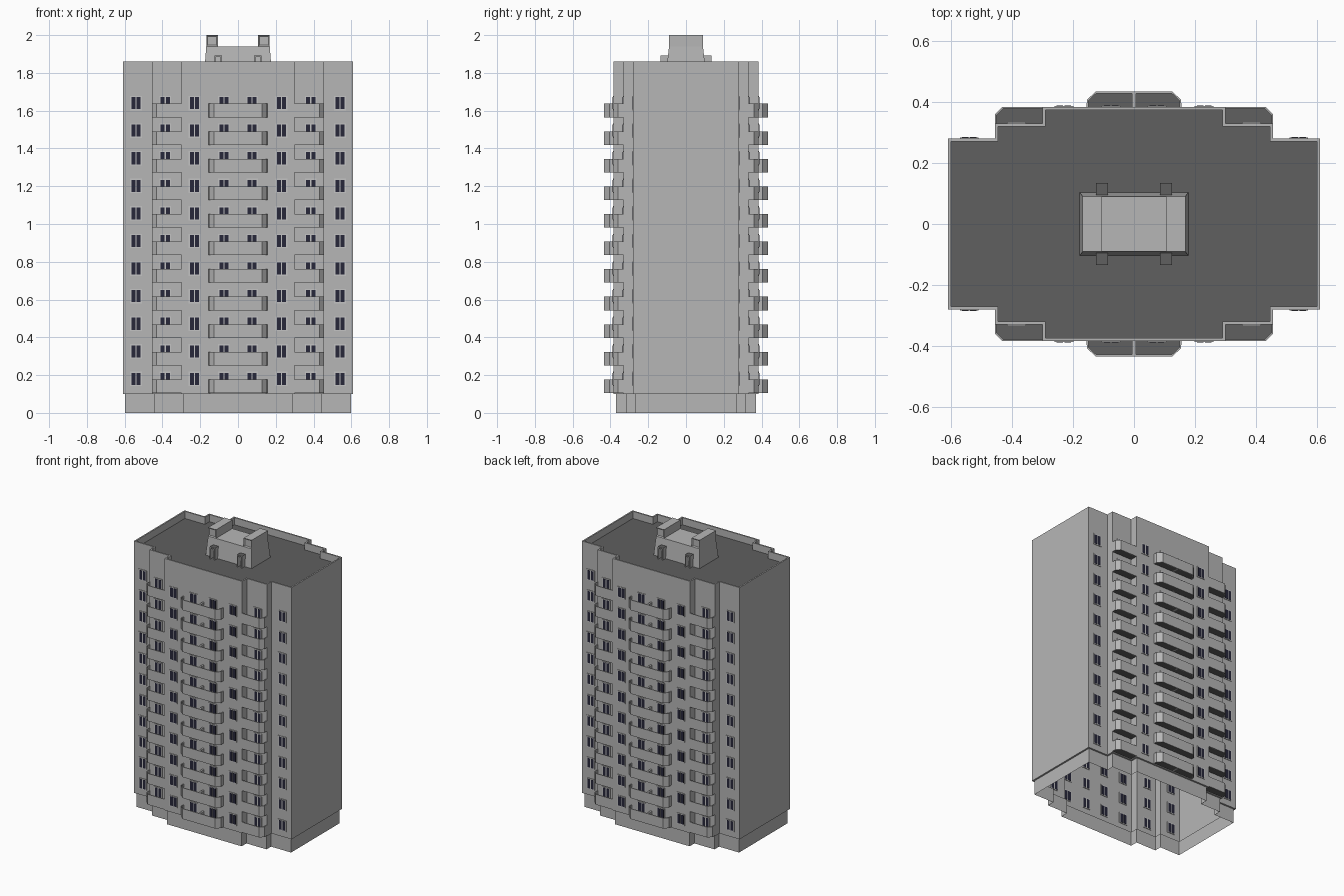
import bpy, bmesh
from mathutils import Matrix, Vector

if "Cube" in bpy.data.objects:
    bpy.data.objects.remove(bpy.data.objects["Cube"])


def material(name, r, g, b):
    m = bpy.data.materials.new(name)
    m.diffuse_color = (r, g, b, 1)
    m.use_nodes = True
    m.node_tree.nodes["Principled BSDF"].inputs["Base Color"].default_value = m.diffuse_color
    return m


WALL = material("light grey wall", 0.47, 0.47, 0.47)
DARK = material("dark grey roofing", 0.115, 0.115, 0.115)
FRAME = material("window frame grey", 0.55, 0.55, 0.55)
GLASS = material("dark blue glass", 0.02, 0.02, 0.042)


def finish(name, bm, mats):
    me = bpy.data.meshes.new(name)
    bm.to_mesh(me)
    bm.free()
    for m in mats:
        me.materials.append(m)
    ob = bpy.data.objects.new(name, me)
    bpy.context.collection.objects.link(ob)
    return ob


def box(bm, x0, x1, y0, y1, z0, z1, mat=0):
    mtx = Matrix.Translation(((x0 + x1) / 2, (y0 + y1) / 2, (z0 + z1) / 2))
    mtx = mtx @ Matrix.Diagonal((abs(x1 - x0), abs(y1 - y0), abs(z1 - z0), 1))
    vs = bmesh.ops.create_cube(bm, size=1, matrix=mtx)["verts"]
    faces = {f for v in vs for f in v.link_faces}
    for f in faces:
        f.material_index = mat
    return faces


def bridge(bm, a, b):
    n = len(a)
    for i in range(n):
        j = (i + 1) % n
        bm.faces.new((a[i], a[j], b[j], b[i]))


# Stepped footprint, inset by d on every side
def footprint(d):
    q = [(0.61, 0.28), (0.455, 0.28), (0.455, 0.33), (0.3, 0.33), (0.3, 0.383)]
    q = [(x - d, y - d) for x, y in q]
    r = q[::-1]
    return (q + [(-x, y) for x, y in r] + [(-x, -y) for x, y in q]
            + [(x, -y) for x, y in r])


# Hollow tower: recessed plinth, walls, parapet and sunken roof
bm = bmesh.new()
rings = [[bm.verts.new((x, y, z)) for x, y in footprint(d)]
         for d, z in ((0.012, 0), (0.012, 0.1), (0, 0.1), (0, 1.86),
                      (0.01, 1.86), (0.01, 1.81))]
for a, b in zip(rings, rings[1:]):
    bridge(bm, a, b)
bm.faces.new(rings[-1]).material_index = 1
finish("tower_shell", bm, (WALL, DARK))

FLOORS = [0.105 + 0.146 * k for k in range(11)]
SIDES = [(sx, sy) for sx in (-1, 1) for sy in (-1, 1)]

# Two-pane windows, front and back
bm = bmesh.new()
for x, y in ((0.54, 0.28), (0.385, 0.33), (0.23, 0.383), (0.075, 0.383)):
    for sx, sy in SIDES:
        cx, cy = x * sx, y * sy
        for z in FLOORS:
            box(bm, cx - 0.031, cx + 0.031, cy - 0.004, cy + 0.004,
                z + 0.037, z + 0.113, 0)
            for s in (-1, 1):
                px = cx + s * 0.0135
                box(bm, px - 0.0105, px + 0.0105, cy - 0.005, cy + 0.005,
                    z + 0.043, z + 0.107, 1)
finish("windows", bm, (FRAME, GLASS))

# Balcony outlines: chamfered centre bay and chamfered corner bay
CENTRE = [(-0.152, 0.383), (-0.152, 0.405), (-0.125, 0.431),
          (0.125, 0.431), (0.152, 0.405), (0.152, 0.383)]
CORNER = [(0.453, 0.33), (0.453, 0.358), (0.43, 0.381), (0.3, 0.381)]
bays = [[(x, y * s) for x, y in CENTRE] for s in (-1, 1)]
bays += [[(x * sx, y * sy) for x, y in CORNER] for sx, sy in SIDES]

slabs, rails = bmesh.new(), bmesh.new()
for path in bays:
    outline = list(path)
    if len(path) == 4:  # close the corner bay against the inner wall corner
        outline.append((path[3][0], path[0][1]))
    for z in FLOORS:
        lo = [slabs.verts.new((x, y, z)) for x, y in outline]
        hi = [slabs.verts.new((x, y, z + 0.012)) for x, y in outline]
        bridge(slabs, lo, hi)
        slabs.faces.new(lo[::-1])
        slabs.faces.new(hi)
        lo = [rails.verts.new((x, y, z)) for x, y in path]
        hi = [rails.verts.new((x, y, z + 0.072)) for x, y in path]
        for i in range(len(path) - 1):
            rails.faces.new((lo[i], lo[i + 1], hi[i + 1], hi[i]))
bmesh.ops.recalc_face_normals(slabs, faces=slabs.faces)
for f in slabs.faces:
    f.material_index = 1 if abs(f.normal.z) > 0.5 else 0
finish("balcony_slabs", slabs, (WALL, DARK))
rail = finish("balcony_railings", rails, (WALL,))
mod = rail.modifiers.new("thickness", "SOLIDIFY")
mod.thickness = 0.006
mod.offset = 0

# Partition between the two halves of each centre balcony
bm = bmesh.new()
for z in FLOORS:
    for s in (-1, 1):
        box(bm, -0.006, 0.006, s * 0.383, s * 0.43, z, z + 0.07)
finish("balcony_partitions", bm, (WALL,))

# Rooftop plant room with slightly leaning walls
bm = bmesh.new()
rings = [[bm.verts.new((x * sx, y * sy, z))
          for sx, sy in ((1, 1), (-1, 1), (-1, -1), (1, -1))]
         for x, y, z in ((0.178, 0.104, 1.81), (0.168, 0.09, 1.94))]
bridge(bm, *rings)
bm.faces.new(rings[1])
finish("plant_room", bm, (WALL,))

# Raised end blocks with recessed square ends
bm = bmesh.new()
for s in (-1, 1):
    faces = box(bm, s * 0.107, s * 0.168, -0.09, 0.09, 1.94, 2.0)
    bm.normal_update()
    ends = [f for f in faces if abs(f.normal.y) > 0.5]
    bmesh.ops.inset_individual(bm, faces=ends, thickness=0.009, depth=-0.006)
bmesh.ops.recalc_face_normals(bm, faces=bm.faces)
finish("roof_end_blocks", bm, (WALL,))

# Four small door porches on the plant room
bm = bmesh.new()
for sx, sy in SIDES:
    cx = sx * 0.105
    y0, y1 = sy * 0.095, sy * 0.135
    for s in (-1, 1):
        box(bm, cx + s * 0.013, cx + s * 0.02, y0, y1, 1.81, 1.885)
    for f in box(bm, cx - 0.02, cx + 0.02, y0, y1, 1.885, 1.893):
        f.normal_update()
        f.material_index = 1 if f.normal.z > 0.5 else 0
finish("roof_porches", bm, (WALL, DARK))
